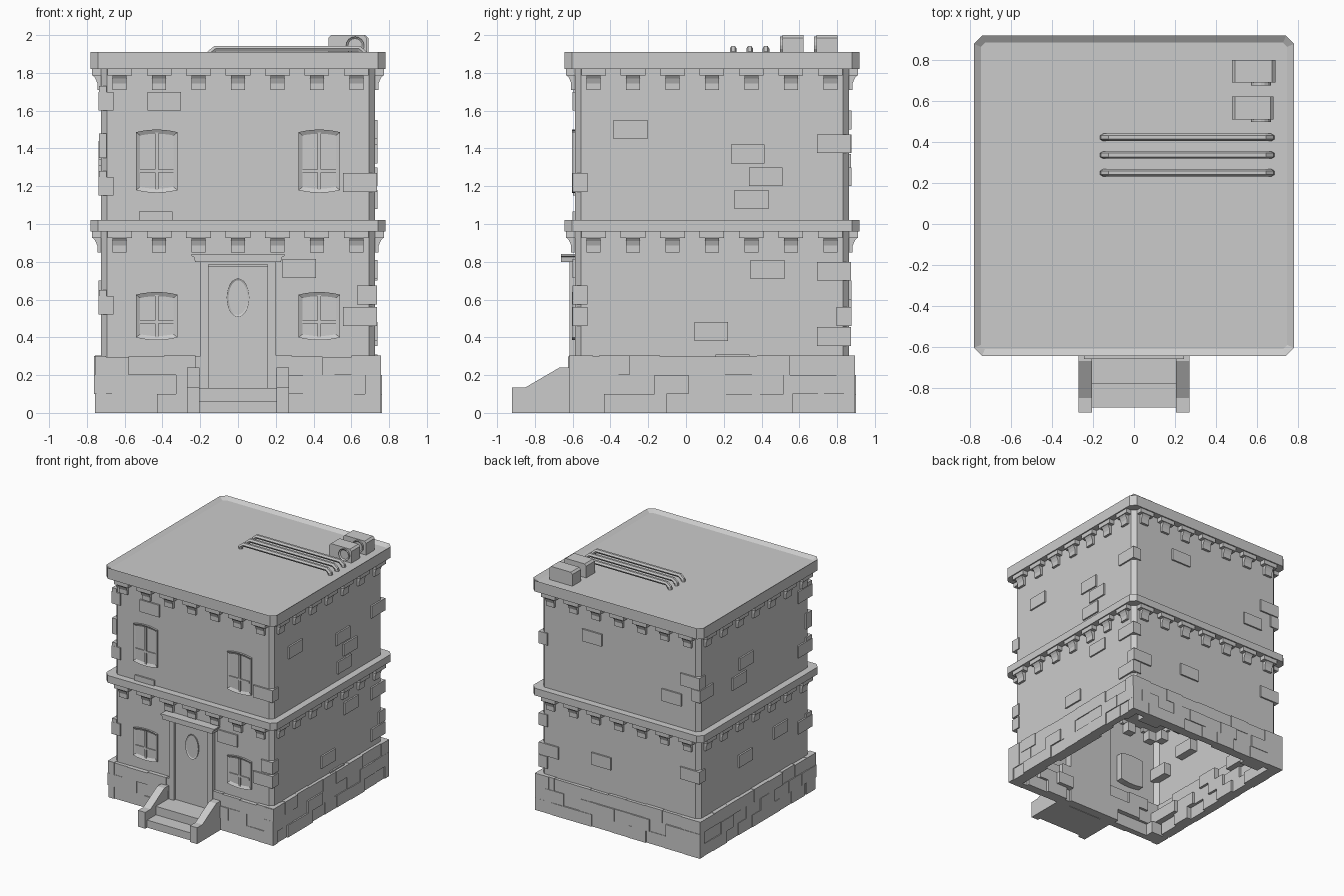
import bpy, bmesh, math, random
from mathutils import Matrix, Vector

if "Cube" in bpy.data.objects:
    bpy.data.objects.remove(bpy.data.objects["Cube"])

random.seed(4)
CY = 0.1375          # building centre in y
WALL = 0.725         # half width of the wall


def side(k):
    """Frame of facade k (0 front, 1 right, 2 back, 3 left): u along, -y outward."""
    return Matrix.Translation((0, CY, 0)) @ Matrix.Rotation(k * math.pi / 2, 4, 'Z')


def prism(bm, pts, vec, mat=Matrix()):
    """Extrude a polygon of 3D points along vec; returns the starting face."""
    vec = Vector(vec)
    a = [bm.verts.new(mat @ Vector(p)) for p in pts]
    b = [bm.verts.new(mat @ (Vector(p) + vec)) for p in pts]
    n = len(a)
    for i in range(n):
        bm.faces.new((a[i], a[(i + 1) % n], b[(i + 1) % n], b[i]))
    bm.faces.new(b[::-1])
    return bm.faces.new(a)


def box(bm, x, y, z, mat=Matrix()):
    p = [(x[0], y[0], z[0]), (x[1], y[0], z[0]), (x[1], y[0], z[1]), (x[0], y[0], z[1])]
    return prism(bm, p, (0, y[1] - y[0], 0), mat)


def sink(bm, face, border, depth):
    """Inset a face and push its middle inward."""
    bmesh.ops.recalc_face_normals(bm, faces=bm.faces)
    n = face.normal.copy()
    bmesh.ops.inset_individual(bm, faces=[face], thickness=border, use_even_offset=True)
    bmesh.ops.translate(bm, verts=face.verts, vec=-n * depth)


def octagon(h, c, z):
    return [(sx, sy + CY, z) for sx, sy in (
        (-h + c, -h), (h - c, -h), (h, -h + c), (h, h - c),
        (h - c, h), (-h + c, h), (-h, h - c), (-h, -h + c))]


def finish(bm, name):
    bmesh.ops.recalc_face_normals(bm, faces=bm.faces)
    me = bpy.data.meshes.new(name)
    bm.to_mesh(me)
    bm.free()
    ob = bpy.data.objects.new(name, me)
    bpy.context.collection.objects.link(ob)
    return ob


# Walls: open-bottomed shell with chamfered corners
bm = bmesh.new()
bottom = prism(bm, octagon(WALL, 0.032, 0), (0, 0, 1.85))
bmesh.ops.delete(bm, geom=[bottom], context='FACES_ONLY')
finish(bm, "walls")

# Floor ledge and roof slab with a shallow sunken top
bm = bmesh.new()
prism(bm, octagon(0.782, 0.04, 0.96), (0, 0, 0.06))
finish(bm, "floor_ledge")
bm = bmesh.new()
top = prism(bm, octagon(0.782, 0.04, 1.91), (0, 0, -0.09))
sink(bm, top, 0.034, 0.022)
finish(bm, "roof_slab")

# Corbels under both ledges
bm = bmesh.new()
for k in range(4):
    for z in (0.85, 1.71):
        for i in range(-3, 4):
            u = i * 0.209
            box(bm, (u - 0.065, u + 0.065), (-0.772, -0.70), (z + 0.075, z + 0.115), side(k))
            prof = [(0.66, 0), (0.745, 0), (0.745, 0.035), (0.755, 0.06), (0.77, 0.08), (0.66, 0.08)]
            prism(bm, [(u - 0.037, -d, z + h) for d, h in prof], (0.074, 0, 0), side(k))
finish(bm, "corbels")

# Foundation: three staggered courses of stone blocks
bm = bmesh.new()
for k in range(4):
    for row in range(3):
        u = -0.757
        end = 0.757 - 0.085 * (row % 2)
        first = True
        while u < 0.757 - 1e-4:
            w = random.uniform(0.15, 0.19)
            if first and row % 2:
                w = 0.09
            first = False
            u2 = u + w if u + w < 0.70 else 0.757
            a, b = u, u2
            u = u2
            if k == 0 and a < 0.2 and b > -0.2:      # leave room for the door
                if a < -0.2:
                    b = -0.2
                elif b > 0.2:
                    a = 0.2
                else:
                    continue
            out = 0.75 + random.choice((0, 0.004, 0.008, 0.012))
            inner = random.choice((0.70, 0.68, 0.66, 0.63))
            zt = row * 0.1 + 0.1 + (random.uniform(-0.004, 0.004) if row == 2 else 0)
            box(bm, (a, b), (-out, -inner), (row * 0.1, zt), side(k))
finish(bm, "foundation_blocks")

# Scattered wall bricks: (left u, bottom z) on each facade
bricks = {
    0: [(-0.48, 1.60), (0.557, 1.17), (-0.525, 0.965), (0.235, 0.715), (0.63, 0.575), (0.557, 0.46)],
    1: [(-0.52, 1.45), (0.10, 1.32), (0.195, 1.20), (0.12, 1.08), (0.557, 1.375),
        (0.205, 0.71), (-0.093, 0.38), (0.557, 0.70), (0.557, 0.355), (0.02, 0.21)],
    2: [(-0.34, 1.50), (-0.255, 0.50), (0.557, 1.375), (0.39, 1.20), (0.557, 0.60), (-0.735, 0.46)],
    3: [(-0.21, 1.34), (-0.30, 1.21), (0.24, 0.60), (-0.22, 0.54),
        (0.557, 1.60), (0.557, 1.15), (0.557, 0.52), (-0.735, 1.27)],
}
bm = bmesh.new()
for k, spots in bricks.items():
    for u, z in spots:
        box(bm, (u, min(u + 0.178, 0.735)), (-0.738, -0.66), (z, z + 0.1), side(k))
# Short return faces of corner bricks on the front-left and front-right edges
for z in (0.52, 1.15, 1.35, 1.60):
    box(bm, (-0.735, -0.695), (-0.734, -0.66), (z, z + 0.13), side(0))
finish(bm, "wall_bricks")


# Windows: gently arched frame with sunken glass and glazing bars
def window(name, uc, z0, z1, bar):
    bm = bmesh.new()
    arc = [(-0.11 + 0.22 * i / 6, 0.014 * (1 - (i / 3 - 1) ** 2)) for i in range(7)]
    pts = [(uc + u, -0.74, z0 + 0.014 - h) for u, h in arc]
    pts += [(uc + u, -0.74, z1 - 0.014 + h) for u, h in reversed(arc)]
    f = prism(bm, pts, (0, 0.07, 0), side(0))
    sink(bm, f, 0.022, 0.012)
    box(bm, (uc - 0.009, uc + 0.009), (-0.737, -0.72), (z0 + 0.015, z1 - 0.015), side(0))
    box(bm, (uc - 0.092, uc + 0.092), (-0.736, -0.72), (bar - 0.008, bar + 0.008), side(0))
    finish(bm, name)


for s, label in ((-1, "left"), (1, "right")):
    window("upper_window_" + label, s * 0.43, 1.165, 1.50, 1.28)
    window("lower_window_" + label, s * 0.43, 0.385, 0.64, 0.48)

# Door frame and lintel
bm = bmesh.new()
for s in (-1, 1):
    box(bm, sorted((s * 0.155, s * 0.2)), (-0.755, -0.66), (0, 0.80), side(0))
box(bm, (-0.2, 0.2), (-0.755, -0.66), (0.785, 0.81), side(0))
prism(bm, [(-0.228, -0.798, 0.80), (0.228, -0.798, 0.80), (0.232, -0.798, 0.825), (0.245, -0.798, 0.83),
           (0.245, -0.798, 0.842), (-0.245, -0.798, 0.842), (-0.245, -0.798, 0.83), (-0.232, -0.798, 0.825)],
      (0, 0.10, 0), side(0))
finish(bm, "door_frame")

# Door with an oval window
bm = bmesh.new()
box(bm, (-0.156, 0.156), (-0.733, -0.66), (0.0, 0.775), side(0))
oval = [(0.06 * math.cos(t * math.pi / 12), -0.742, 0.61 + 0.102 * math.sin(t * math.pi / 12)) for t in range(24)]
sink(bm, prism(bm, oval, (0, 0.02, 0), side(0)), 0.01, 0.006)
finish(bm, "door")

# Steps and side walls of the stoop
bm = bmesh.new()
box(bm, (-0.206, 0.206), (-0.895, -0.60), (0, 0.062))
box(bm, (-0.206, 0.206), (-0.78, -0.58), (0.062, 0.132))
finish(bm, "front_steps")
bm = bmesh.new()
rail = [(-0.92, 0), (-0.92, 0.135), (-0.85, 0.135), (-0.67, 0.24), (-0.59, 0.24), (-0.59, 0)]
for x in (-0.27, 0.205):
    prism(bm, [(x, y, z) for y, z in rail], (0.065, 0, 0))
finish(bm, "stoop_side_walls")

# Roof units with round fans
for n, (y0, x1) in enumerate(((0.51, 0.682), (0.69, 0.69))):
    bm = bmesh.new()
    prism(bm, [(0.478, y0, 1.885), (x1, y0, 1.885), (x1, y0, 1.985), (x1 - 0.015, y0, 2.0),
               (0.493, y0, 2.0), (0.478, y0, 1.985)], (0, 0.112, 0))
    fan = [(0.62 + 0.048 * math.cos(t * math.pi / 8), y0 - 0.013, 1.944 + 0.048 * math.sin(t * math.pi / 8))
           for t in range(16)]
    sink(bm, prism(bm, fan, (0, 0.03, 0)), 0.01, 0.008)
    finish(bm, "roof_unit_%d" % (n + 1))

# Roof pipes with bent-down ends
for n, y in enumerate((0.25, 0.337, 0.423)):
    cu = bpy.data.curves.new("roof_pipe_%d" % (n + 1), 'CURVE')
    cu.dimensions = '3D'
    cu.bevel_depth = 0.018
    cu.bevel_resolution = 1
    cu.use_fill_caps = True
    path = [(-0.152, 1.88), (-0.148, 1.905), (-0.12, 1.928), (0.64, 1.928), (0.668, 1.905), (0.672, 1.88)]
    sp = cu.splines.new('POLY')
    sp.points.add(len(path) - 1)
    for p, (x, z) in zip(sp.points, path):
        p.co = (x, y, z, 1)
    sp.use_smooth = False
    bpy.context.collection.objects.link(bpy.data.objects.new(cu.name, cu))
